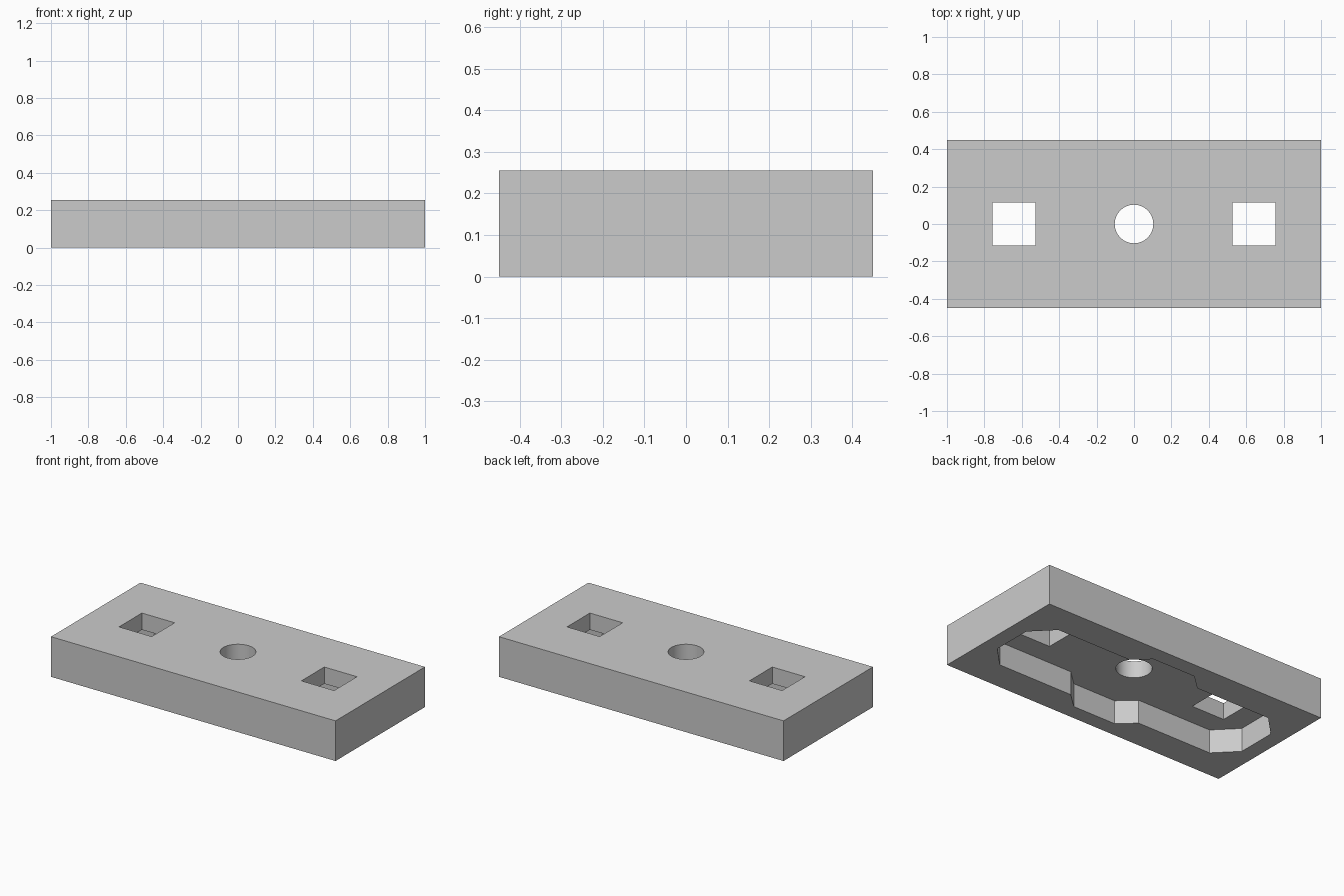
import bpy, bmesh
from math import cos, sin, tau

if "Cube" in bpy.data.objects:
    bpy.data.objects.remove(bpy.data.objects["Cube"])

W, D, H = 1.0, 0.449, 0.255      # half length, half depth, height
POCKET = 0.149                   # depth of the recess underneath


def prism(name, outline, z0, z1):
    """Extrude a counter-clockwise outline from z0 to z1."""
    bm = bmesh.new()
    face = bm.faces.new([bm.verts.new((x, y, z0)) for x, y in outline])
    top = bmesh.ops.extrude_face_region(bm, geom=[face])["geom"]
    bmesh.ops.translate(bm, vec=(0, 0, z1 - z0),
                        verts=[v for v in top if isinstance(v, bmesh.types.BMVert)])
    bmesh.ops.recalc_face_normals(bm, faces=bm.faces[:])
    mesh = bpy.data.meshes.new(name)
    bm.to_mesh(mesh)
    bm.free()
    obj = bpy.data.objects.new(name, mesh)
    bpy.context.collection.objects.link(obj)
    return obj


def rect(cx, hx, hy):
    return [(cx - hx, -hy), (cx + hx, -hy), (cx + hx, hy), (cx - hx, hy)]


def cut(target, cutter):
    """Subtract the cutter, apply the result and discard the cutter."""
    cutter.hide_render = True
    mod = target.modifiers.new(cutter.name, "BOOLEAN")
    mod.operation, mod.solver, mod.object = "DIFFERENCE", "EXACT", cutter
    bpy.context.view_layer.objects.active = target
    bpy.ops.object.modifier_apply(modifier=mod.name)
    bpy.data.objects.remove(cutter)


# Solid rectangular plate
plate = prism("plate", rect(0, W, D), 0, H)

# Recess below: one quarter of its outline, mirrored in x and then in y
quarter = [(0.9, 0.127), (0.772, 0.257), (0.25, 0.257), (0.15, 0.349)]
upper = quarter + [(-x, y) for x, y in reversed(quarter)]
outline = upper + [(-x, -y) for x, y in upper]
cut(plate, prism("underside_recess", outline, -0.1, POCKET))

# Square slots at both ends
for x in (-0.641, 0.641):
    cut(plate, prism("square_slot", rect(x, 0.115, 0.115), 0.05, H + 0.1))

# Round centre hole
circle = [(0.103 * cos(i * tau / 64), 0.103 * sin(i * tau / 64)) for i in range(64)]
cut(plate, prism("round_hole", circle, 0.05, H + 0.1))

# Smooth hole wall, sharp edges elsewhere
plate.select_set(True)
bpy.context.view_layer.objects.active = plate
bpy.ops.object.shade_smooth_by_angle(angle=0.4)
